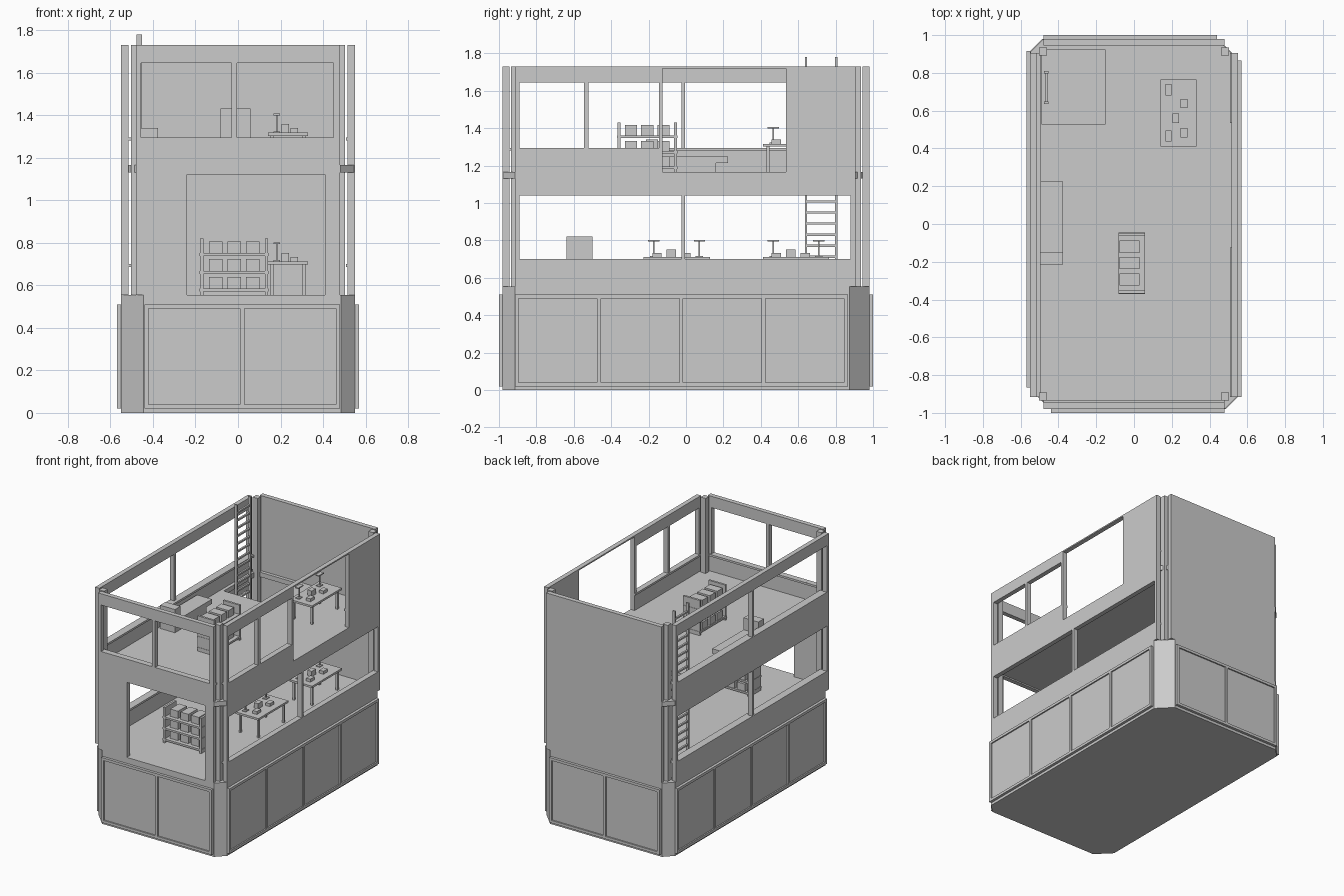
import bpy
import bmesh
from mathutils import Vector

default_cube = bpy.data.objects.get("Cube")
if default_cube:
    bpy.data.objects.remove(default_cube, do_unlink=True)

grey = bpy.data.materials.new("plain_grey")
grey.use_nodes = True
grey.diffuse_color = (0.6, 0.6, 0.6, 1)
grey.node_tree.nodes["Principled BSDF"].inputs["Base Color"].default_value = grey.diffuse_color

# Shared levels and outlines
GROUND, UPPER, TOP = 0.555, 1.165, 1.73
OUT_X, OUT_Y, WALL = 0.55, 0.98, 0.035
SMALL_CUT, LARGE_CUT = 0.065, 0.105


def finish(name, bm):
    mesh = bpy.data.meshes.new(name)
    bmesh.ops.recalc_face_normals(bm, faces=bm.faces[:])
    bm.to_mesh(mesh)
    bm.free()
    mesh.materials.append(grey)
    obj = bpy.data.objects.new(name, mesh)
    bpy.context.scene.collection.objects.link(obj)
    return obj


def boxes(name, spans, turned=False):
    """One object from boxes given as (x span, y span, z span)."""
    bm = bmesh.new()
    sign = -1 if turned else 1
    for spans_xyz in spans:
        low = Vector([min(span) for span in spans_xyz])
        high = Vector([max(span) for span in spans_xyz])
        cube = bmesh.ops.create_cube(bm, size=1)
        for vert in cube["verts"]:
            vert.co = (low + high) / 2 + vert.co * (high - low)
            vert.co.x *= sign
            vert.co.y *= sign
    return finish(name, bm)


def around(centre, size):
    return (centre - size / 2, centre + size / 2)


def cut(obj, openings):
    """Cut box-shaped openings and keep only the result."""
    for spans in openings:
        cutter = boxes("cutter", [spans])
        cutter.hide_render = True
        mod = obj.modifiers.new("opening", "BOOLEAN")
        mod.operation, mod.solver, mod.object = "DIFFERENCE", "EXACT", cutter
        graph = bpy.context.evaluated_depsgraph_get()
        mesh = bpy.data.meshes.new_from_object(obj.evaluated_get(graph))
        obj.modifiers.clear()
        obj.data = mesh
        bpy.data.objects.remove(cutter, do_unlink=True)


def slab(name, bottom, top, inset=0.0):
    """Rectangle with two small and two large cut corners."""
    x, y = OUT_X - inset, OUT_Y - inset
    half = [(x - SMALL_CUT, -y), (x, SMALL_CUT - y), (x, y - LARGE_CUT), (x - LARGE_CUT, y)]
    outline = half + [(-px, -py) for px, py in half]
    bm = bmesh.new()
    face = bm.faces.new([bm.verts.new((px, py, bottom)) for px, py in outline])
    extruded = bmesh.ops.extrude_face_region(bm, geom=[face])
    for item in extruded["geom"]:
        if isinstance(item, bmesh.types.BMVert):
            item.co.z = top
    return finish(name, bm)


# Base block and upper floor with a hatch
slab("base_block", 0, GROUND)
upper_floor = slab("upper_floor", 1.13, UPPER, 0.002)
cut(upper_floor, [((-0.49, -0.15), (0.53, 0.92), (1, 1.3))])


# Framed panels round the base
def panel_row(name, start, end, count, face, along_x, turned):
    rail, bottom, top = 0.02, 0.02, 0.51
    depth, board_depth = (face, face + rail), (face, face + rail / 2)
    parts = [((start, end), depth, (bottom, bottom + rail)),
             ((start, end), depth, (top - rail, top)),
             ((start, end), board_depth, (bottom, top))]
    step = (end - start - rail) / count
    for i in range(count + 1):
        left = start + i * step
        parts.append(((left, left + rail), depth, (bottom, top)))
    if along_x:
        parts = [(a, (-d[0], -d[1]), z) for a, d, z in parts]
    else:
        parts = [(d, a, z) for a, d, z in parts]
    boxes(name, parts, turned)


for side, turned in (("front", False), ("back", True)):
    panel_row(side + "_base_panels", -0.44, 0.48, 2, OUT_Y, True, turned)
for side, turned in (("right_hand_positive", False), ("opposite", True)):
    panel_row(side + "_side_base_panels", -0.915, 0.865, 4, OUT_X, False, turned)

# Walls with windows and doorways
across, through = (-0.48, 0.48), (GROUND, TOP)
front_y = (-OUT_Y, WALL - OUT_Y)
cut_y, cut_x = (-1.2, -0.9), (0.4, 0.7)
high_window, low_window = (1.295, 1.645), (0.7, 1.04)
window_ends = (-0.89, 0.88)
mullion = (-0.025, -0.005)

front_wall = boxes("front_wall", [(across, front_y, through)])
cut(front_wall, [((-0.455, -0.03), cut_y, high_window),
                 ((-0.005, 0.45), cut_y, high_window),
                 ((-0.24, 0.41), cut_y, (0.5, 1.12))])
boxes("back_wall", [(across, front_y, through)], turned=True)

side_y = (-0.915, 0.905)
side_x = (OUT_X - WALL, OUT_X)
left_halves = [(window_ends[0], mullion[0]), (mullion[1], window_ends[1])]
left_wall = boxes("left_wall", [(side_x, side_y, through)])
cut(left_wall, [(cut_x, half, low_window) for half in left_halves]
    + [(cut_x, (window_ends[0], -0.545), high_window),
       (cut_x, (-0.52, -0.145), high_window),
       (cut_x, (-0.125, 0.535), (UPPER, 1.72))])
right_x = (-OUT_X, WALL - OUT_X)
right_wall = boxes("right_wall", [(right_x, side_y, through)])
cut(right_wall, [((-0.7, -0.4), half, level)
                 for half in left_halves for level in (low_window, high_window)])

# Inner sills
for floor, level in (("lower", low_window[0]), ("upper", high_window[0])):
    height = (level - 0.015, level)
    boxes(floor + "_right_sill", [((right_x[1], -0.492), side_y, height)])
    runs = [side_y] if floor == "lower" else [(side_y[0], -0.125), (0.535, side_y[1])]
    boxes(floor + "_left_sill", [((0.508, side_x[0]), run, height) for run in runs])
boxes("front_sill", [(across, (front_y[1], -0.935), (1.28, 1.295))])

# Corner posts
boxes("corner_posts", [(around(sx * 0.482, 0.042), around(sy * 0.914, 0.042), through)
                       for sx in (-1, 1) for sy in (-1, 1)])


# Work tables with lamps and small boxes
def table(name, y, floor):
    x, top = 0.235, floor + 0.157
    parts = [(around(x, 0.19), around(y, 0.355), (top - 0.015, top))]
    for sx in (-1, 1):
        for sy in (-1, 1):
            parts.append((around(x + sx * 0.075, 0.015), around(y + sy * 0.15, 0.015),
                          (floor, top - 0.015)))
    boxes(name, parts)
    lamps = []
    for sy in (-1, 1):
        lamp_y = y + sy * 0.122
        lamps += [(around(0.183, 0.008), around(lamp_y, 0.008), (top, top + 0.085)),
                  (around(0.183, 0.03), around(lamp_y, 0.06), (top + 0.082, top + 0.09)),
                  (around(0.183, 0.03), around(lamp_y, 0.04), (top, top + 0.006))]
    boxes(name + "_lamps", lamps)
    boxes(name + "_boxes", [
        (around(0.265, 0.035), around(y + 0.05, 0.05), (top, top + 0.022)),
        (around(0.265, 0.035), around(y - 0.105, 0.05), (top, top + 0.022)),
        (around(0.222, 0.035), around(y - 0.028, 0.05), (top, top + 0.04))])


table("upper_table", 0.588, UPPER - 0.005)
table("lower_back_table", 0.588, GROUND)
table("lower_middle_table", -0.05, GROUND)


# Storage racks with three rows of crates
def rack(name, x, y, floor, along_x):
    half, depth = 0.152, 0.14
    frame = [(around(s * half, 0.016), around(0, depth), (floor, floor + 0.265)) for s in (-1, 1)]
    crates = []
    for row in range(3):
        level = floor + 0.03 + row * 0.083
        frame.append((around(0, 0.325), around(0, depth), (level - 0.014, level)))
        for col in (-1, 0, 1):
            crates.append((around(col * 0.087, 0.065), around(0.012, 0.105),
                           (level, level + 0.055)))
    for suffix, parts in (("_frame", frame), ("_crates", crates)):
        if not along_x:
            parts = [(tuple(-v for v in b), a, z) for a, b, z in parts]
        obj = boxes(name + suffix, parts)
        obj.location = (x, y, 0)


rack("lower_rack", -0.018, -0.57, GROUND, True)
rack("upper_rack", -0.012, -0.207, UPPER, False)

# Couch with a raised head end
couch_x = (-0.498, -0.375)
boxes("couch", [(couch_x, (-0.215, 0.16), (UPPER, 1.215)),
                (couch_x, (-0.215, 0.225), (1.215, 1.25)),
                (couch_x, (-0.215, -0.15), (UPPER, 1.34))])

# Ladder through the hatch
ladder_x, ladder_ends = -0.464, (0.642, 0.803)
ladder = [(around(ladder_x, 0.024), around(y, 0.012), (GROUND, 1.78)) for y in ladder_ends]
for i in range(20):
    ladder.append((around(ladder_x, 0.014), ladder_ends, around(GROUND + 0.04 + i * 0.059, 0.012)))
boxes("ladder", ladder)
